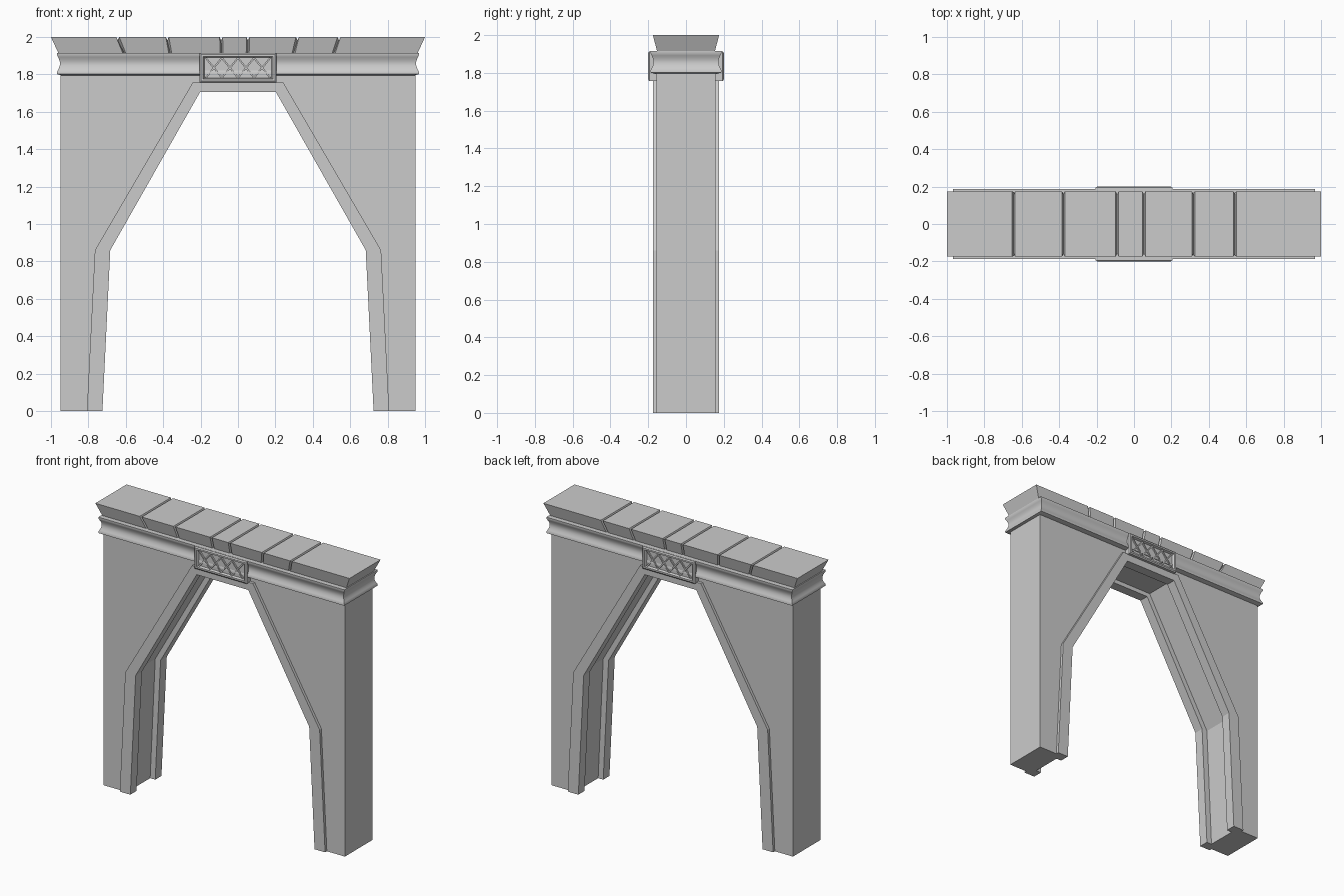
import bpy, bmesh, math
from mathutils import Matrix, Vector

if "Cube" in bpy.data.objects:
    bpy.data.objects.remove(bpy.data.objects["Cube"])


def finish(name, bm, smooth=False):
    bmesh.ops.recalc_face_normals(bm, faces=bm.faces)
    me = bpy.data.meshes.new(name)
    bm.to_mesh(me)
    bm.free()
    ob = bpy.data.objects.new(name, me)
    bpy.context.collection.objects.link(ob)
    if smooth:
        bpy.ops.object.select_all(action='DESELECT')
        ob.select_set(True)
        bpy.context.view_layer.objects.active = ob
        bpy.ops.object.shade_smooth_by_angle(angle=math.radians(35))
    return ob


def loft(name, rings, smooth=False):
    """Skin a list of equal-length closed rings and cap both ends."""
    bm = bmesh.new()
    vs = [[bm.verts.new(p) for p in r] for r in rings]
    n = len(rings[0])
    for a, b in zip(vs, vs[1:]):
        for i in range(n):
            j = (i + 1) % n
            bm.faces.new((a[i], a[j], b[j], b[i]))
    bm.faces.new(vs[0])
    bm.faces.new(vs[-1])
    return finish(name, bm, smooth)


def extrude_xz(name, pts, y0, y1):
    return loft(name, [[(x, y, z) for x, z in pts] for y in (y0, y1)])


def arch(path):
    """Mirror a right-hand path into a full arch, right foot to left foot."""
    return path + [(-x, z) for x, z in reversed(path)]


def rect(a, b):
    return [(-a, -b), (a, -b), (a, b), (-a, b)]


# Wall with the arched opening
opening = arch([(0.765, 0), (0.725, 0.86), (0.225, 1.735)])
wall = [(-0.95, 0), (-0.95, 1.915), (0.95, 1.915), (0.95, 0)]
extrude_xz("wall", wall + opening, -0.155, 0.155)

# Raised trim around the opening, front and back
outer = arch([(0.808, 0), (0.765, 0.86), (0.24, 1.76)])
inner = arch([(0.725, 0), (0.683, 0.86), (0.203, 1.705)])
for side, s in (("front", -1), ("back", 1)):
    extrude_xz("arch_trim_" + side, outer + inner[::-1], s * 0.175, s * 0.105)

# Coved band running round the top
prof = [(-0.004, 1.795), (0.018, 1.802), (0.018, 1.812)]
prof += [(0.018 - 0.016 * math.sin(math.pi * i / 8), 1.812 + 0.092 * i / 8) for i in range(1, 9)]
prof += [(0.018, 1.915)]
loft("cornice_band", [[(x, y, z) for x, y in rect(0.95 + o, 0.17 + o)] for o, z in prof], True)

# Flared coping stones with V-shaped joints (x at top, x at bottom)
joints = [(-0.643, -0.608), (-0.378, -0.362), (-0.09, -0.088),
          (0.053, 0.052), (0.318, 0.297), (0.54, 0.512)]
stations = [(-1.0, -0.96, 0)]
for t, b in joints:
    stations += [(t - 0.008, b - 0.008, 0), (t, b, 0.018), (t + 0.008, b + 0.008, 0)]
stations.append((1.0, 0.96, 0))
loft("coping", [[(b, -0.153 + d, 1.913), (t, -0.175 + d, 2 - d),
                 (t, 0.175 - d, 2 - d), (b, 0.153 - d, 1.913)] for t, b, d in stations])

# Framed plaque with lattice, front and back
zc = 1.835
steps = [(0.205, 0.079, 0.15), (0.205, 0.079, 0.194), (0.197, 0.071, 0.2),
         (0.186, 0.06, 0.2), (0.178, 0.054, 0.184)]
for side, s in (("front", -1), ("back", 1)):
    loft("plaque_" + side, [[(x, s * y, zc + z) for x, z in rect(a, b)] for a, b, y in steps])
    bm = bmesh.new()
    w, h = 0.086, 0.106
    for i in range(4):
        for k in (-1, 1):
            m = (Matrix.Translation((w * (i - 1.5), s * (0.187 + 0.0005 * k), zc))
                 @ Matrix.Rotation(k * math.atan2(h, w), 4, 'Y')
                 @ Matrix.Diagonal((math.hypot(w, h), 0.014, 0.009, 1)))
            bmesh.ops.create_cube(bm, size=1, matrix=m)
    finish("lattice_" + side, bm)
